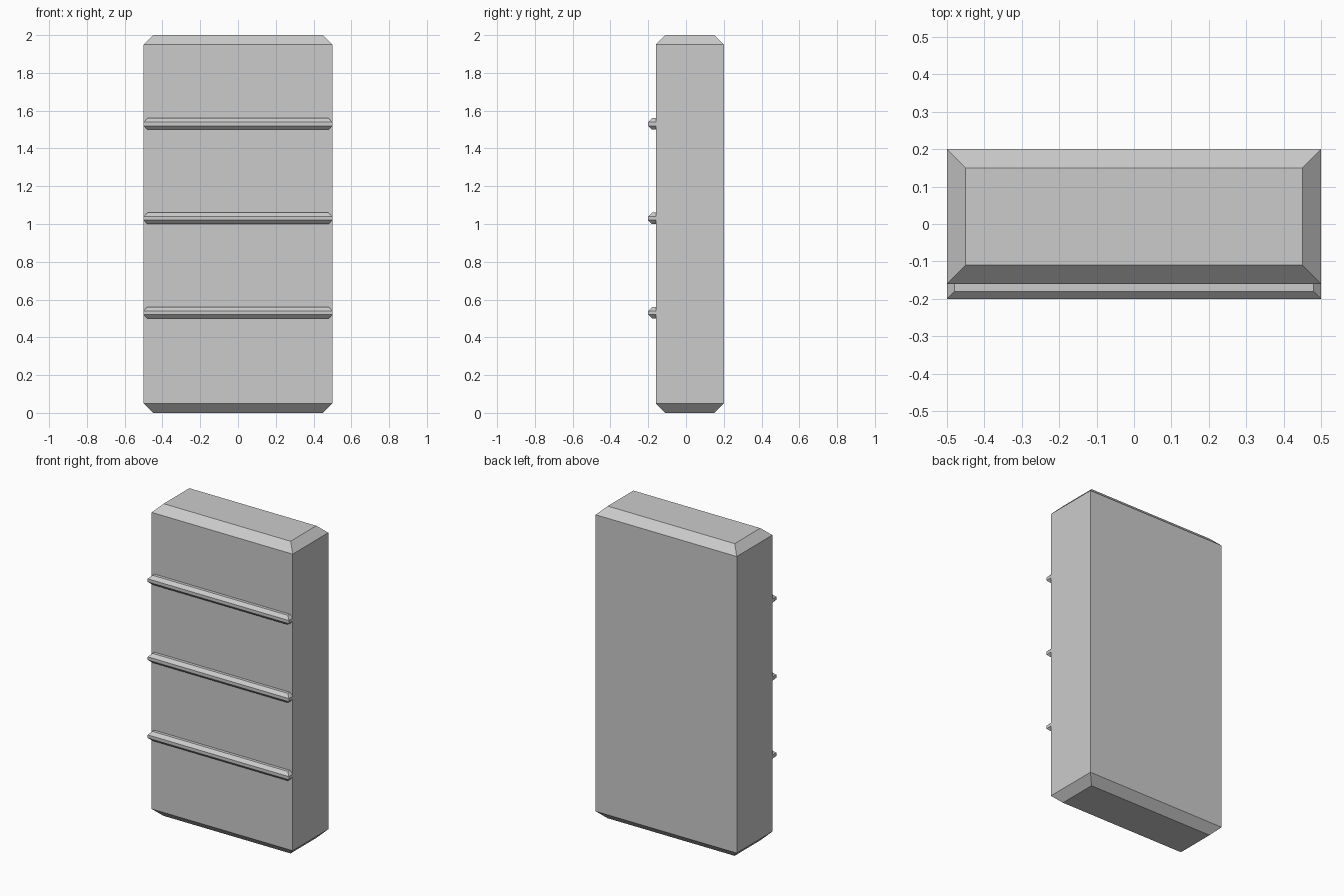
import bpy, bmesh

if "Cube" in bpy.data.objects:
    bpy.data.objects.remove(bpy.data.objects["Cube"])


def chamfered_slab(name, half_x, y0, y1, z0, z1, c, chamfer_back=True):
    """Box with sharp upright edges and chamfered top and bottom rims."""
    bm = bmesh.new()
    rings = []
    for z, inset in ((z0, c), (z0 + c, 0), (z1 - c, 0), (z1, c)):
        x, front = half_x - inset, y0 + inset
        back = y1 - (inset if chamfer_back else 0)
        corners = ((-x, front), (x, front), (x, back), (-x, back))
        rings.append([bm.verts.new((px, py, z)) for px, py in corners])
    for low, high in zip(rings, rings[1:]):
        for i in range(4):
            j = (i + 1) % 4
            bm.faces.new((low[i], low[j], high[j], high[i]))
    bm.faces.new(rings[0][::-1])
    bm.faces.new(rings[-1])
    mesh = bpy.data.meshes.new(name)
    bm.to_mesh(mesh)
    bm.free()
    obj = bpy.data.objects.new(name, mesh)
    bpy.context.collection.objects.link(obj)
    return obj


# Main cabinet block
chamfered_slab("cabinet_body", 0.5, -0.16, 0.2, 0, 2, 0.05)

# Three horizontal rails on the front, flush against the body
for n, z in enumerate((0.5, 1.0, 1.5), 1):
    chamfered_slab(f"front_rail_{n}", 0.5, -0.2, -0.16, z, z + 0.06, 0.02, chamfer_back=False)
